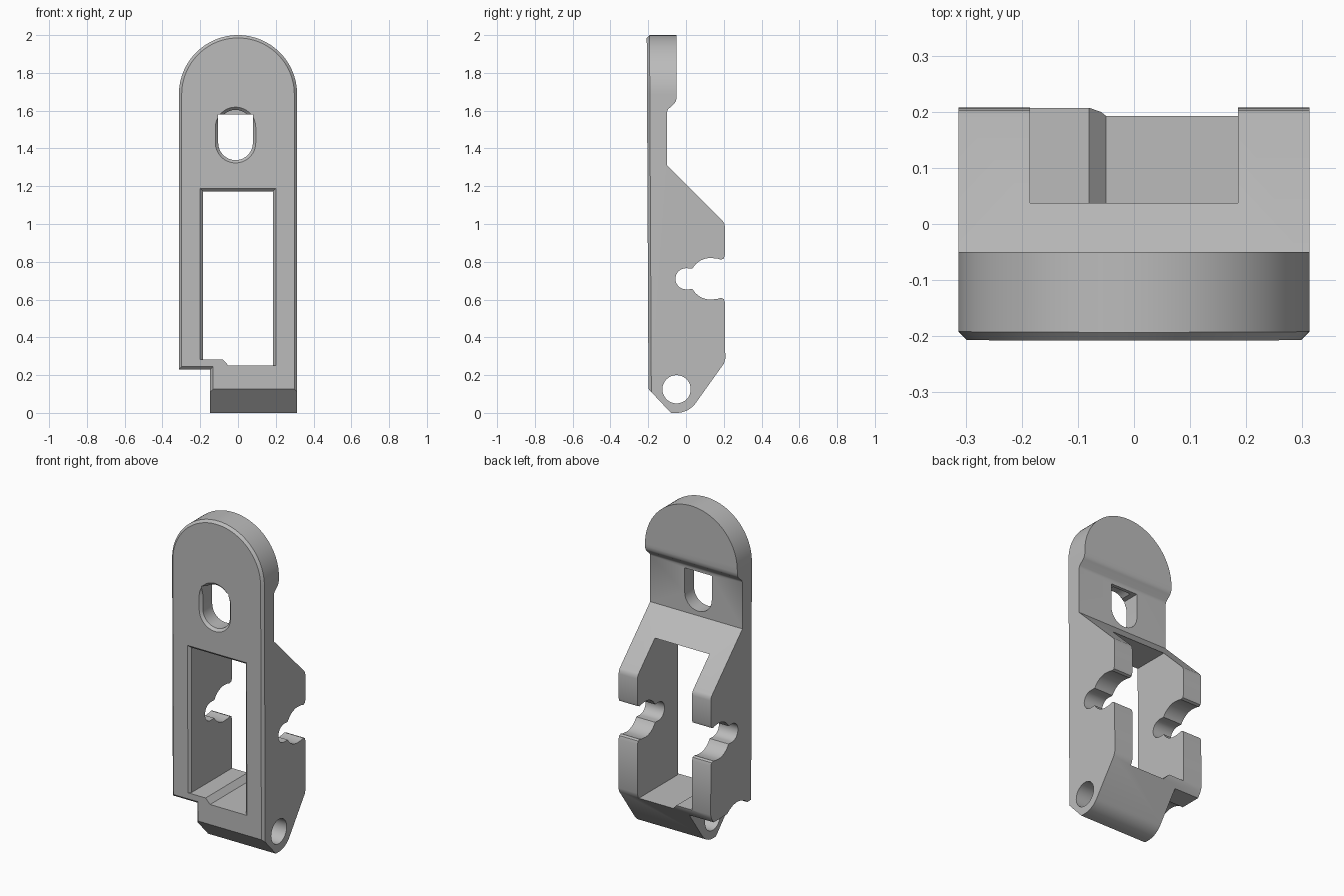
import bpy, bmesh, math

cube = bpy.data.objects.get("Cube")
if cube:
    bpy.data.objects.remove(cube, do_unlink=True)

grey = bpy.data.materials.new("plain grey")
grey.use_nodes = True
grey.diffuse_color = (0.5, 0.5, 0.5, 1)
grey.node_tree.nodes["Principled BSDF"].inputs["Base Color"].default_value = (0.5, 0.5, 0.5, 1)


def arc(cx, cz, r, start, end, n=16):
    angles = [math.radians(start + (end - start) * i / n) for i in range(n + 1)]
    return [(cx + r * math.cos(a), cz + r * math.sin(a)) for a in angles]


def loft(name, rings):
    """Closed solid through matching rings of 3D points."""
    bm = bmesh.new()
    loops = [[bm.verts.new(p) for p in ring] for ring in rings]
    n = len(loops[0])
    for a, b in zip(loops, loops[1:]):
        for i in range(n):
            j = (i + 1) % n
            bm.faces.new((a[i], a[j], b[j], b[i]))
    bm.faces.new(loops[0])
    bm.faces.new(loops[-1])
    bmesh.ops.recalc_face_normals(bm, faces=bm.faces)
    mesh = bpy.data.meshes.new(name)
    bm.to_mesh(mesh)
    bm.free()
    mesh.materials.append(grey)
    obj = bpy.data.objects.new(name, mesh)
    bpy.context.collection.objects.link(obj)
    return obj


def side_prism(name, profile, x0, x1):
    return loft(name, [[(x, y, z) for y, z in profile] for x in (x0, x1)])


def front_y(z):
    # slightly leaning front face
    return -0.198 - 0.005 * z


def front_ring(points, offset):
    return [(x, front_y(z) + offset, z) for x, z in points]


def combine(body, tool, operation):
    mod = body.modifiers.new(tool.name, 'BOOLEAN')
    mod.operation = operation
    mod.solver = 'EXACT'
    mod.object = tool
    bpy.context.view_layer.objects.active = body
    bpy.ops.object.modifier_apply(modifier=mod.name)
    bpy.data.objects.remove(tool, do_unlink=True)


# side silhouette with the hooked notch and rounded foot
profile = [(-0.3, 2.1), (-0.05, 2.1), (-0.05, 1.67), (-0.053, 1.652), (-0.061, 1.638),
           (-0.094, 1.608), (-0.1, 1.595), (-0.1, 1.31), (0.195, 1.015), (0.203, 1.003),
           (0.206, 0.985), (0.206, 0.835), (0.2, 0.817), (0.185, 0.811), (0.165, 0.817)]
profile += arc(0.13, 0.71, 0.11, 90, 150, 8)
profile += arc(0, 0.71, 0.056, 90, 270)
profile += arc(0.13, 0.71, 0.11, 210, 270, 8)
profile += [(0.165, 0.603), (0.185, 0.609), (0.2, 0.603), (0.206, 0.585),
            (0.208, 0.285), (0.2, 0.26)]
profile += arc(-0.05, 0.125, 0.125, -36, -90, 10)
profile += [(-0.08, 0), (-0.3, 0.235)]
body = side_prism("bracket_body", profile, -0.4, 0.4)


# front silhouette: arched top, stepped bottom, chamfered front edge
def outline(inset):
    r = 0.313 - inset
    return arc(0, 1.687, r, 0, 180, 48) + [
        (-r, 0.23 + inset), (-0.147 + inset, 0.23 + inset), (-0.147 + inset, -0.1), (r, -0.1)]


full = outline(0)
combine(body, loft("front_outline", [front_ring(outline(0.015), 0), front_ring(full, 0.015),
                                     [(x, 0.4, z) for x, z in full]]), 'INTERSECT')


# long window with stepped sill and chamfered sides
def window(g):
    w = 0.185 + g
    return [(-w, 1.173 + g), (w, 1.173 + g), (w, 0.25), (-0.05, 0.25), (-0.08, 0.282), (-w, 0.282)]


combine(body, loft("window_cutter", [front_ring(window(0.025), -0.01), front_ring(window(0), 0.015),
                                     [(x, 0.4, z) for x, z in window(0)]]), 'DIFFERENCE')


# oval slot: chamfered rim, with a flat top at the back
def slot(g):
    r = 0.092 + g
    return arc(-0.013, 1.512, r, 0, 180) + arc(-0.013, 1.43, r, 180, 360)


combine(body, loft("slot_rim_cutter", [front_ring(slot(0.025), -0.01), front_ring(slot(0), 0.015),
                                       front_ring(slot(0), 0.085)]), 'DIFFERENCE')
r = 0.092
through = [(0.079, 1.58), (-0.105, 1.58)] + arc(-0.013, 1.43, r, 180, 360)
combine(body, loft("slot_cutter", [[(x, y, z) for x, z in through] for y in (-0.3, 0)]), 'DIFFERENCE')

# pivot hole through the foot, and clearance arc under the short leg
pivot = (-0.05, 0.125)
combine(body, side_prism("pivot_cutter", arc(*pivot, 0.075, 0, 348.75, 31), -0.5, 0.5), 'DIFFERENCE')
combine(body, side_prism("clearance_cutter", arc(*pivot, 0.143, 0, 354, 59), -0.5, -0.147), 'DIFFERENCE')

# smooth curved walls, crisp edges
bpy.ops.object.select_all(action='DESELECT')
body.select_set(True)
bpy.context.view_layer.objects.active = body
bpy.ops.object.shade_smooth_by_angle(angle=math.radians(25))
